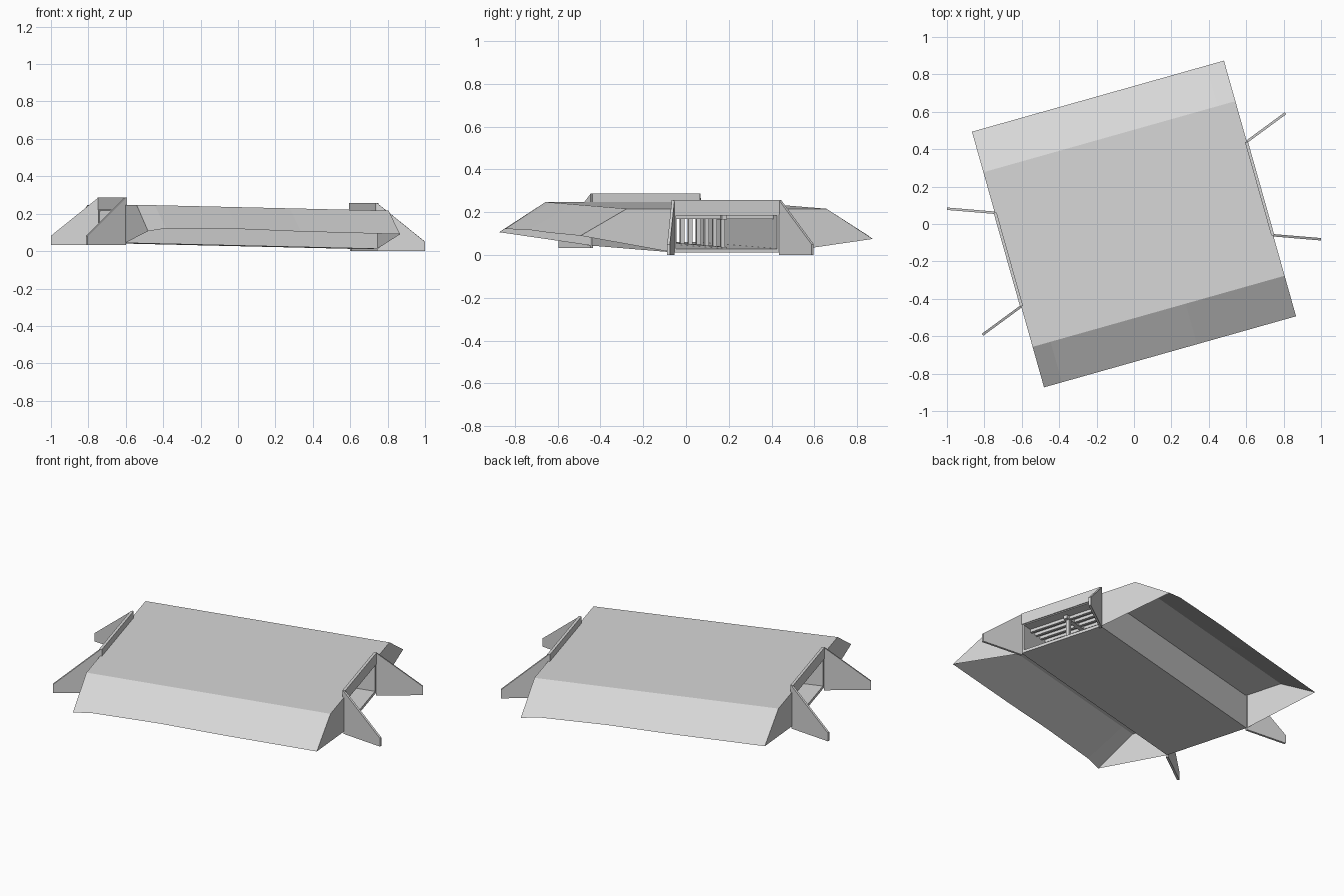
import bpy, bmesh, math
from mathutils import Vector

cube = bpy.data.objects.get("Cube")
if cube:
    bpy.data.objects.remove(cube, do_unlink=True)

concrete = bpy.data.materials.new("grey_concrete")
concrete.use_nodes = True
GREY = (0.68, 0.68, 0.68, 1)
concrete.diffuse_color = GREY
concrete.node_tree.nodes["Principled BSDF"].inputs["Base Color"].default_value = GREY

ANGLE = math.radians(15.75)   # skew of the crossing
FALL = 0.0225                 # downhill grade along the channel
END = 0.70                    # half length of the channel
HALF = 0.26                   # half width of the channel
INNER = HALF - 0.015          # inner face of the side walls
FOOTING, BASE, FLOOR = 0.016, 0.028, 0.045
CEILING, DECK, PARAPET = 0.2, 0.232, 0.272


def turn(u, v, z):
    """Channel directions (along, across, up) to model space."""
    c, s = math.cos(ANGLE), math.sin(ANGLE)
    return Vector((u * c - v * s, u * s + v * c, z))


def place(u, v, z):
    """The same, following the channel's grade."""
    return turn(u, v, z - FALL * u)


def finish(name, bm):
    bmesh.ops.recalc_face_normals(bm, faces=bm.faces)
    mesh = bpy.data.meshes.new(name)
    bm.to_mesh(mesh)
    bm.free()
    mesh.materials.append(concrete)
    bpy.context.collection.objects.link(bpy.data.objects.new(name, mesh))


def block(name, u, v, z):
    """Box given by its three ranges."""
    bm = bmesh.new()
    bmesh.ops.create_cube(bm, size=1)
    for p in bm.verts:
        ranges = zip(p.co, (u, v, z))
        p.co = place(*[lo if c < 0 else hi for c, (lo, hi) in ranges])
    finish(name, bm)


def wing_wall(name, su, sv):
    """Level-footed tapering wall splayed out from a channel corner."""
    hinge = Vector((su * END, sv * HALF))
    tip = hinge + Vector((su * 0.24, sv * 0.09))
    along = (tip - hinge).normalized()
    side = Vector((-along.y, along.x)) * 0.0065
    drop = FALL * su * END
    outline = [(hinge, FOOTING), (tip, FOOTING), (tip, 0.066), (hinge, PARAPET)]
    bm = bmesh.new()
    rings = [[bm.verts.new(turn(*(p + side * k), z - drop)) for p, z in outline]
             for k in (-1, 1)]
    bm.faces.new(rings[0])
    bm.faces.new(rings[1][::-1])
    for i in range(4):
        j = (i + 1) % 4
        bm.faces.new((rings[0][i], rings[0][j], rings[1][j], rings[1][i]))
    finish(name, bm)


# Embankment: open underneath, with gently uneven toes
toe = [(-END, 0.091), (-0.6, 0.108), (-0.2, 0.114), (0.15, 0.108), (END, 0.106)]
CREST, TOE = 0.485, 0.71
bm = bmesh.new()
crests = []
for sv in (-1, 1):
    line = [(-sv * u, z) for u, z in toe]
    crest = [bm.verts.new(place(u, sv * CREST, DECK)) for u, z in line]
    foot = [bm.verts.new(place(u, sv * TOE, z)) for u, z in line]
    for i in range(len(line) - 1):
        bm.faces.new((crest[i], crest[i + 1], foot[i + 1], foot[i]))
    # End caps beside the channel mouths
    for i in (0, -1):
        u = line[i][0]
        low = bm.verts.new(place(u, sv * HALF, BASE))
        high = bm.verts.new(place(u, sv * HALF, DECK))
        bm.faces.new((low, high, crest[i], foot[i]))
    crests.append(crest)
bm.faces.new(crests[0] + crests[1])
finish("embankment", bm)

# Channel: floor, side walls and roof slab
span = (-END, END)
block("channel_floor", span, (-HALF, HALF), (BASE, FLOOR))
block("channel_roof", span, (-HALF, HALF), (CEILING, DECK - 0.003))
for side, sv in (("right", -1), ("left", 1)):
    block("channel_wall_" + side, span, sorted((sv * HALF, sv * INNER)),
          (FLOOR, CEILING))

# Close-set roof ribs over a row of posts
block("centre_sill", (-0.66, 0.66), (-0.012, 0.012), (FLOOR, 0.053))
block("centre_beam", (-0.66, 0.66), (-0.012, 0.012), (0.18, CEILING))
RIBS = 28
for i in range(RIBS):
    u = -0.63 + 1.26 * i / (RIBS - 1)
    block(f"roof_rib_{i + 1}", (u - 0.008, u + 0.008), (-INNER, INNER),
          (0.183, CEILING))
    if i % 3 == 0:
        block(f"post_{i // 3 + 1}", (u - 0.01, u + 0.01), (-0.01, 0.01),
              (0.053, 0.18))

# Headwalls and splayed wing walls at both mouths
for end, su in (("west", -1), ("east", 1)):
    block("headwall_" + end, sorted((su * 0.69, su * 0.706)),
          (-HALF, HALF), (0.205, PARAPET))
    for side, sv in (("south", -1), ("north", 1)):
        wing_wall(f"wing_wall_{end}_{side}", su, sv)
